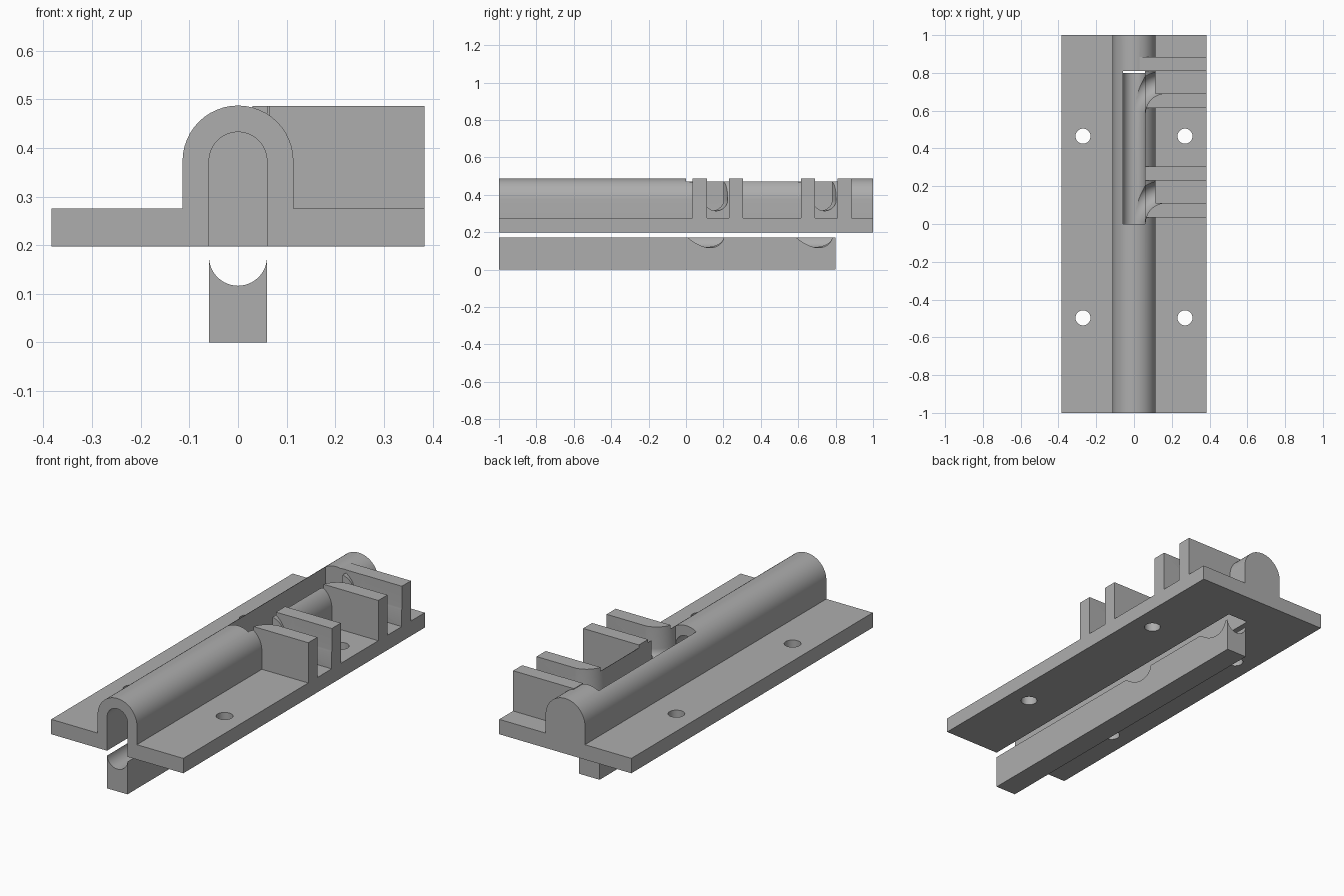
import bpy, bmesh
from math import pi, sin, cos
from mathutils import Matrix

if "Cube" in bpy.data.objects:
    bpy.data.objects.remove(bpy.data.objects["Cube"])

GREY = (0.42, 0.42, 0.42, 1)
mat = bpy.data.materials.new("plain grey")
mat.use_nodes = True
mat.diffuse_color = GREY
mat.node_tree.nodes["Principled BSDF"].inputs["Base Color"].default_value = GREY

AXIS_Z = 0.373      # height of the bore axis in the housing
BAR_TOP = 0.176     # top of the loose bar
BORE = 0.0595       # bore radius
RIDGE = 0.114       # ridge radius
PLATE_X, PLATE_LOW, PLATE_TOP = 0.383, 0.197, 0.275
TURN = 0.17         # bend radius of the side channels
STEPS = 24


def make(name, bm):
    bmesh.ops.recalc_face_normals(bm, faces=bm.faces[:])
    mesh = bpy.data.meshes.new(name)
    bm.to_mesh(mesh)
    bm.free()
    mesh.materials.append(mat)
    obj = bpy.data.objects.new(name, mesh)
    bpy.context.collection.objects.link(obj)
    return obj


def loft(name, sections):
    """Skin a list of closed sections and cap both ends."""
    bm = bmesh.new()
    rings = [[bm.verts.new(p) for p in s] for s in sections]
    for a, b in zip(rings, rings[1:]):
        for i in range(len(a)):
            j = (i + 1) % len(a)
            bm.faces.new((a[i], a[j], b[j], b[i]))
    bm.faces.new(rings[0])
    bm.faces.new(rings[-1])
    return make(name, bm)


def prism(name, profile, y0, y1):
    return loft(name, [[(x, y, z) for x, z in profile] for y in (y0, y1)])


def box(name, x0, x1, y0, y1, z0, z1):
    return prism(name, [(x0, z0), (x1, z0), (x1, z1), (x0, z1)], y0, y1)


def arc(r, z, start, end):
    angles = [start + (end - start) * i / STEPS for i in range(STEPS + 1)]
    return [(r * cos(a), z + r * sin(a)) for a in angles]


def combine(target, other, operation):
    mod = target.modifiers.new(operation.lower(), 'BOOLEAN')
    mod.operation, mod.solver, mod.object = operation, 'EXACT', other
    bpy.context.view_layer.objects.active = target
    bpy.ops.object.modifier_apply(modifier=mod.name)
    bpy.data.objects.remove(other)


def side_channel(y, z):
    """Open-topped round channel bending from the bore out to the left."""
    u = arc(BORE - 0.0004, z, pi, 2 * pi)
    u += [(u[-1][0], z + 0.2), (u[0][0], z + 0.2)]
    sections = []
    for i in range(STEPS + 1):
        a = pi - pi / 2 * i / STEPS
        sections.append([(TURN + (TURN - s) * cos(a), y + (TURN - s) * sin(a), h)
                         for s, h in u])
    # straight run beyond the bend
    sections.append([(TURN + 0.3, y + TURN - s, h) for s, h in u])
    return loft("channel_cutter", sections)


# Housing: plate and rounded ridge in one profile
profile = [(-PLATE_X, PLATE_LOW), (PLATE_X, PLATE_LOW), (PLATE_X, PLATE_TOP),
           (RIDGE, PLATE_TOP)]
profile += arc(RIDGE, AXIS_Z, 0, pi)
profile += [(-RIDGE, PLATE_TOP), (-PLATE_X, PLATE_TOP)]
housing = prism("housing", profile, -1, 1)

# Guide ribs, two beside each side channel
for y in (0, 0.58):
    for low, high in ((0.035, 0.111), (0.229, 0.305)):
        rib = box("rib", 0.03, PLATE_X, y + low, y + high, PLATE_LOW + 0.02, 0.486)
        combine(housing, rib, 'UNION')

# Arched bore, open at the front and below
bore = [(-BORE, 0.1), (BORE, 0.1)] + arc(BORE, AXIS_Z, 0, pi)
combine(housing, prism("bore_cutter", bore, -1.1, 0.81), 'DIFFERENCE')
# Long window in the top of the ridge
combine(housing, box("window_cutter", -BORE, BORE, 0, 0.81, AXIS_Z, 0.7), 'DIFFERENCE')

# Loose bar with a rounded groove along its top
bar_x = BORE - 0.0003
bar = prism("sliding_bar", [(-bar_x, 0), (bar_x, 0), (bar_x, BAR_TOP),
                            (-bar_x, BAR_TOP)], -1, 0.8)
groove = arc(BORE, BAR_TOP, pi, 2 * pi) + [(BORE, 0.3), (-BORE, 0.3)]
combine(bar, prism("groove_cutter", groove, -1.1, 0.9), 'DIFFERENCE')

# Side channels through the housing wall and the bar edge
for y in (0.001, 0.581):
    combine(housing, side_channel(y, AXIS_Z), 'DIFFERENCE')
    combine(bar, side_channel(y, BAR_TOP), 'DIFFERENCE')

# Screw holes
for x in (-0.27, 0.27):
    for y in (-0.497, 0.465):
        bm = bmesh.new()
        bmesh.ops.create_cone(bm, cap_ends=True, segments=32, radius1=0.04,
                              radius2=0.04, depth=0.3,
                              matrix=Matrix.Translation((x, y, 0.236)))
        combine(housing, make("hole_cutter", bm), 'DIFFERENCE')

# Smooth the curved faces, keep edges sharp
for obj in (housing, bar):
    bpy.ops.object.select_all(action='DESELECT')
    obj.select_set(True)
    bpy.context.view_layer.objects.active = obj
    bpy.ops.object.shade_smooth_by_angle(angle=pi / 6)
